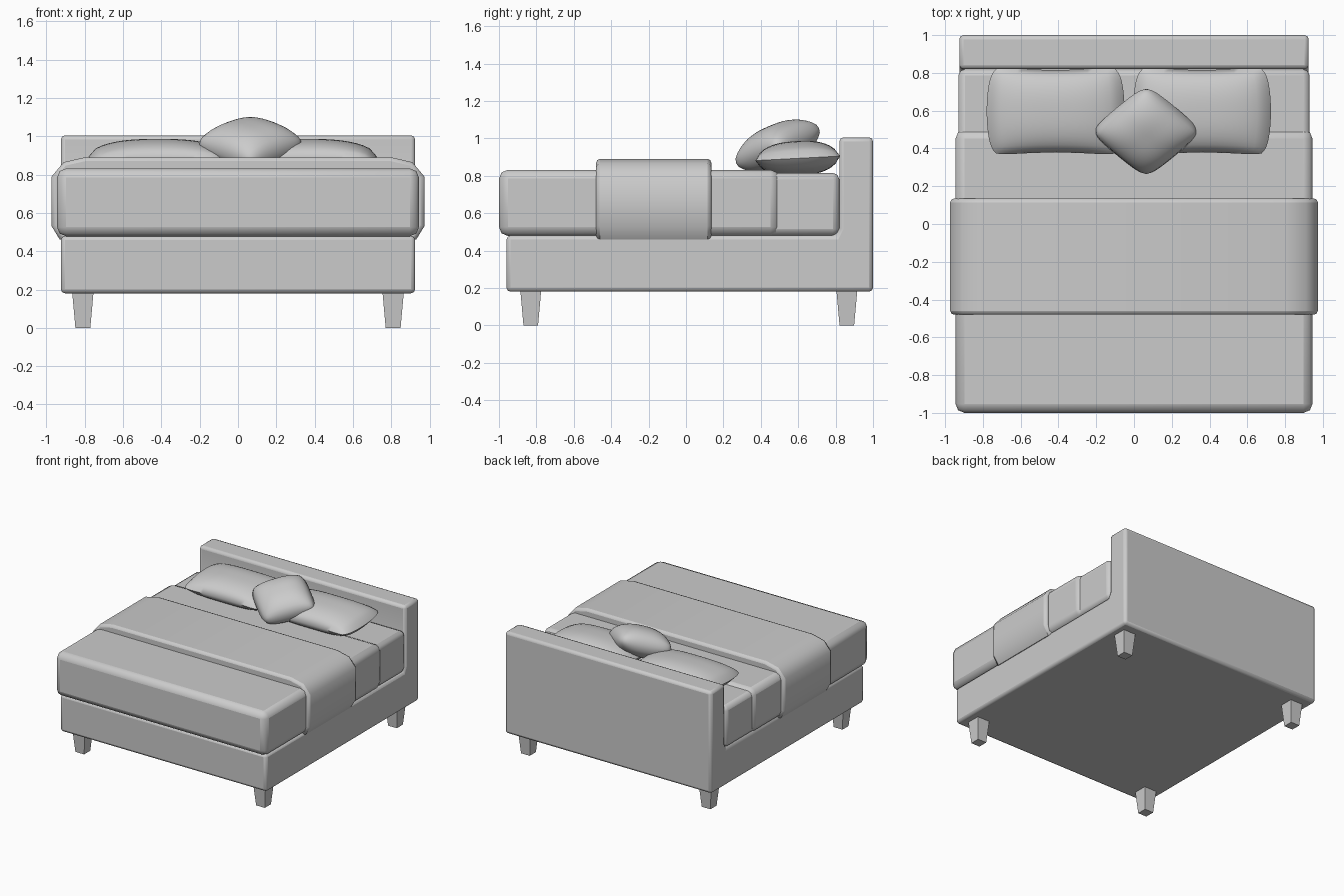
import bpy, bmesh
from math import radians
from mathutils import Matrix, Vector

if "Cube" in bpy.data.objects:
    bpy.data.objects.remove(bpy.data.objects["Cube"])


def finish(name, bm, bevel=0, segments=2, limit=30, smooth=35):
    bmesh.ops.recalc_face_normals(bm, faces=bm.faces)
    me = bpy.data.meshes.new(name)
    bm.to_mesh(me)
    bm.free()
    ob = bpy.data.objects.new(name, me)
    bpy.context.collection.objects.link(ob)
    if bevel:
        m = ob.modifiers.new("bevel", 'BEVEL')
        m.width, m.segments = bevel, segments
        m.limit_method, m.angle_limit = 'ANGLE', radians(limit)
    if smooth:
        bpy.ops.object.select_all(action='DESELECT')
        bpy.context.view_layer.objects.active = ob
        ob.select_set(True)
        bpy.ops.object.shade_smooth_by_angle(angle=radians(smooth))
    return ob


def extrude(name, points, direction, **kw):
    bm = bmesh.new()
    face = bm.faces.new([bm.verts.new(p) for p in points])
    res = bmesh.ops.extrude_face_region(bm, geom=[face], use_keep_orig=True)
    vs = [g for g in res["geom"] if isinstance(g, bmesh.types.BMVert)]
    bmesh.ops.translate(bm, verts=vs, vec=direction)
    return finish(name, bm, **kw)


def box(name, lo, hi, **kw):
    pts = [(lo[0], lo[1], lo[2]), (hi[0], lo[1], lo[2]),
           (hi[0], hi[1], lo[2]), (lo[0], hi[1], lo[2])]
    return extrude(name, pts, (0, 0, hi[2] - lo[2]), **kw)


def pillow(name, size, loc, tilt, spin=0, ku=0.08, kv=-0.08, corner=0.06, scale=(1, 1, 1)):
    # two puffed sheets welded along the rim
    bm = bmesh.new()
    n = 20
    for side in (1, -1):
        rows = []
        for i in range(n + 1):
            row = []
            for j in range(n + 1):
                u, v = 2 * i / n - 1, 2 * j / n - 1
                c = 1 - corner * (u * v) ** 6
                h = ((1 - abs(u) ** 2.6) * (1 - abs(v) ** 2.6)) ** 0.55
                row.append(bm.verts.new((size[0] * u * c * (1 - ku * v * v),
                                         size[1] * v * c * (1 - kv * (u * u - 1)) if kv < 0
                                         else size[1] * v * c * (1 - kv * u * u),
                                         side * size[2] * h)))
            rows.append(row)
        for i in range(n):
            for j in range(n):
                bm.faces.new((rows[i][j], rows[i + 1][j], rows[i + 1][j + 1], rows[i][j + 1]))
    bmesh.ops.remove_doubles(bm, verts=bm.verts, dist=0.0005)
    mat = (Matrix.Translation(Vector(loc)) @ Matrix.Rotation(radians(tilt), 4, 'X')
           @ Matrix.Diagonal((*scale, 1)) @ Matrix.Rotation(radians(spin), 4, 'Z'))
    bmesh.ops.transform(bm, matrix=mat, verts=bm.verts)
    return finish(name, bm, smooth=60)


# bed frame: base and headboard share one L-shaped side profile
side = [(-0.96, 0.18), (1.0, 0.18), (1.0, 1.005), (0.82, 1.005),
        (0.82, 0.52), (0.80, 0.48), (-0.96, 0.48)]
extrude("bed_frame", [(-0.925, y, z) for y, z in side], (1.85, 0, 0), bevel=0.022, limit=50)

# tapered legs
for y, end in ((-0.83, "front"), (0.86, "back")):
    for x, lr in ((-0.81, "left"), (0.81, "right")):
        bm = bmesh.new()
        bmesh.ops.create_cube(bm, size=1)
        for v in bm.verts:
            w = 0.056 if v.co.z > 0 else 0.039
            v.co = (x + w * 2 * v.co.x, y + w * 2 * v.co.y, 0.19 if v.co.z > 0 else 0)
        finish(f"{end}_{lr}_leg", bm, smooth=0)

# mattress and bedding layers
box("mattress", (-0.93, -0.96, 0.48), (0.93, 0.82, 0.815), bevel=0.035)
box("duvet", (-0.945, -1.0, 0.478), (0.945, 0.5, 0.832), bevel=0.048)
half = [(0.93, 0.46), (0.973, 0.53), (0.973, 0.79), (0.91, 0.865), (0.80, 0.89)]
outline = half + [(-x, z) for x, z in reversed(half)]
extrude("folded_blanket", [(x, -0.48, z) for x, z in outline], (0, 0.615, 0),
        bevel=0.02, limit=75, smooth=50)

# pillows
for x, lr in ((-0.415, "left"), (0.36, "right")):
    pillow(f"{lr}_pillow", (0.365, 0.238, 0.092), (x, 0.597, 0.893), 3)
pillow("throw_pillow", (0.218, 0.218, 0.115), (0.065, 0.49, 0.96), 23, spin=45,
       ku=0.04, kv=0.04, corner=0.10, scale=(1, 0.9, 1))
